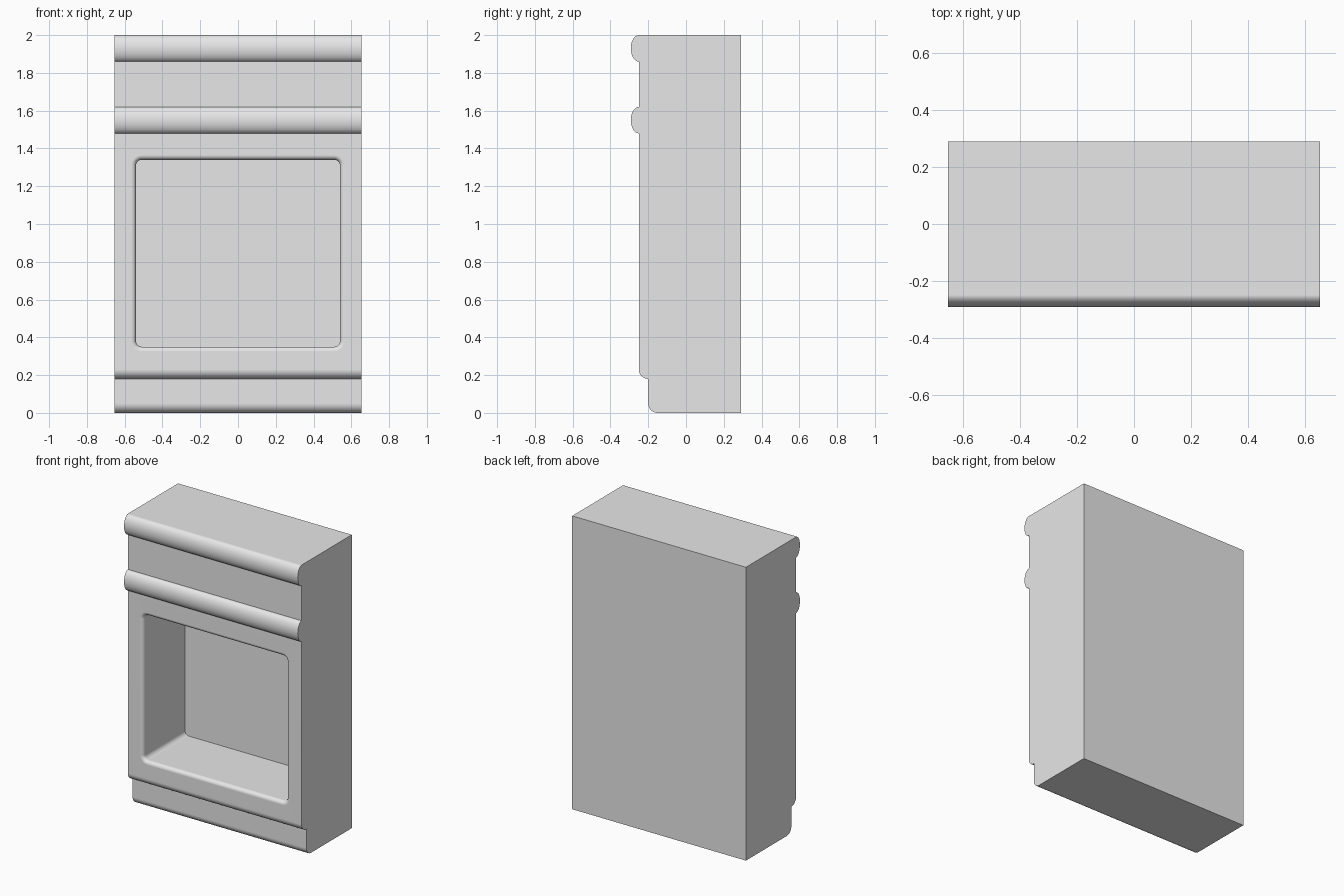
import bpy
import bmesh
from math import sin, cos, pi, radians

if "Cube" in bpy.data.objects:
    bpy.data.objects.remove(bpy.data.objects["Cube"], do_unlink=True)

HALF_W = 0.655
BACK, FRONT, PLINTH = 0.29, -0.25, -0.20
STEPS = 10

grey = bpy.data.materials.new("plain_grey")
grey.use_nodes = True
colour = (0.8, 0.8, 0.8, 1)
grey.diffuse_color = colour
grey.node_tree.nodes["Principled BSDF"].inputs["Base Color"].default_value = colour


def arc(cy, cz, ry, rz, start, end, steps=STEPS):
    """Points of an elliptical arc in the side plane, angles in degrees."""
    angles = [radians(start + (end - start) * i / steps) for i in range(steps + 1)]
    return [(cy + ry * cos(a), cz + rz * sin(a)) for a in angles]


def loft(name, rings):
    """Skin a closed solid through rings of equal point count."""
    bm = bmesh.new()
    loops = [[bm.verts.new(p) for p in ring] for ring in rings]
    for a, b in zip(loops, loops[1:]):
        for i in range(len(a)):
            j = (i + 1) % len(a)
            bm.faces.new((a[i], a[j], b[j], b[i]))
    bm.faces.new(loops[0])
    bm.faces.new(loops[-1])
    bmesh.ops.recalc_face_normals(bm, faces=bm.faces)
    mesh = bpy.data.meshes.new(name)
    bm.to_mesh(mesh)
    bm.free()
    mesh.materials.append(grey)
    obj = bpy.data.objects.new(name, mesh)
    bpy.context.collection.objects.link(obj)
    return obj


# Side profile: rounded plinth, rounded body foot and two half-round mouldings
profile = [(BACK, 0)]
profile += arc(PLINTH + 0.05, 0.05, 0.05, 0.05, 270, 180)
profile += arc(FRONT + 0.05, 0.23, 0.05, 0.05, 270, 180)
for centre in (1.55, 1.93):
    profile += arc(FRONT, centre, 0.042, 0.07, 270, 90, 2 * STEPS)
profile += [(BACK, 2)]
block = loft("niche_block", [[(x, y, z) for y, z in profile] for x in (-HALF_W, HALF_W)])


# Recess cutter: rounded opening with a soft outward lip
def rounded_rect(y, grow, half_w=0.54, low=0.35, high=1.34, corner=0.03):
    r = corner + grow
    ring = []
    for n, (sx, cz) in enumerate(((1, high - corner), (-1, high - corner),
                                  (-1, low + corner), (1, low + corner))):
        for x, z in arc(sx * (half_w - corner), cz, r, r, 90 * n, 90 * n + 90, 6):
            ring.append((x, y, z))
    return ring


LIP = 0.025
rings = [rounded_rect(FRONT - 0.1, LIP)]
for i in range(7):
    a = i / 6 * pi / 2
    rings.append(rounded_rect(FRONT + LIP * (1 - cos(a)), LIP * (1 - sin(a))))
rings.append(rounded_rect(0.20, 0))
cutter = loft("recess_cutter", rings)
cutter.hide_render = True

# Cut the recess, then drop the cutter
bpy.ops.object.select_all(action="DESELECT")
bpy.context.view_layer.objects.active = block
block.select_set(True)
cut = block.modifiers.new("recess", "BOOLEAN")
cut.operation = "DIFFERENCE"
cut.solver = "EXACT"
cut.object = cutter
bpy.ops.object.modifier_apply(modifier=cut.name)
bpy.data.objects.remove(cutter, do_unlink=True)

# Smooth the curves while flat panels stay flat
bpy.ops.object.shade_smooth_by_angle(angle=radians(35))
weighted = block.modifiers.new("flat_panels", "WEIGHTED_NORMAL")
weighted.keep_sharp = True
